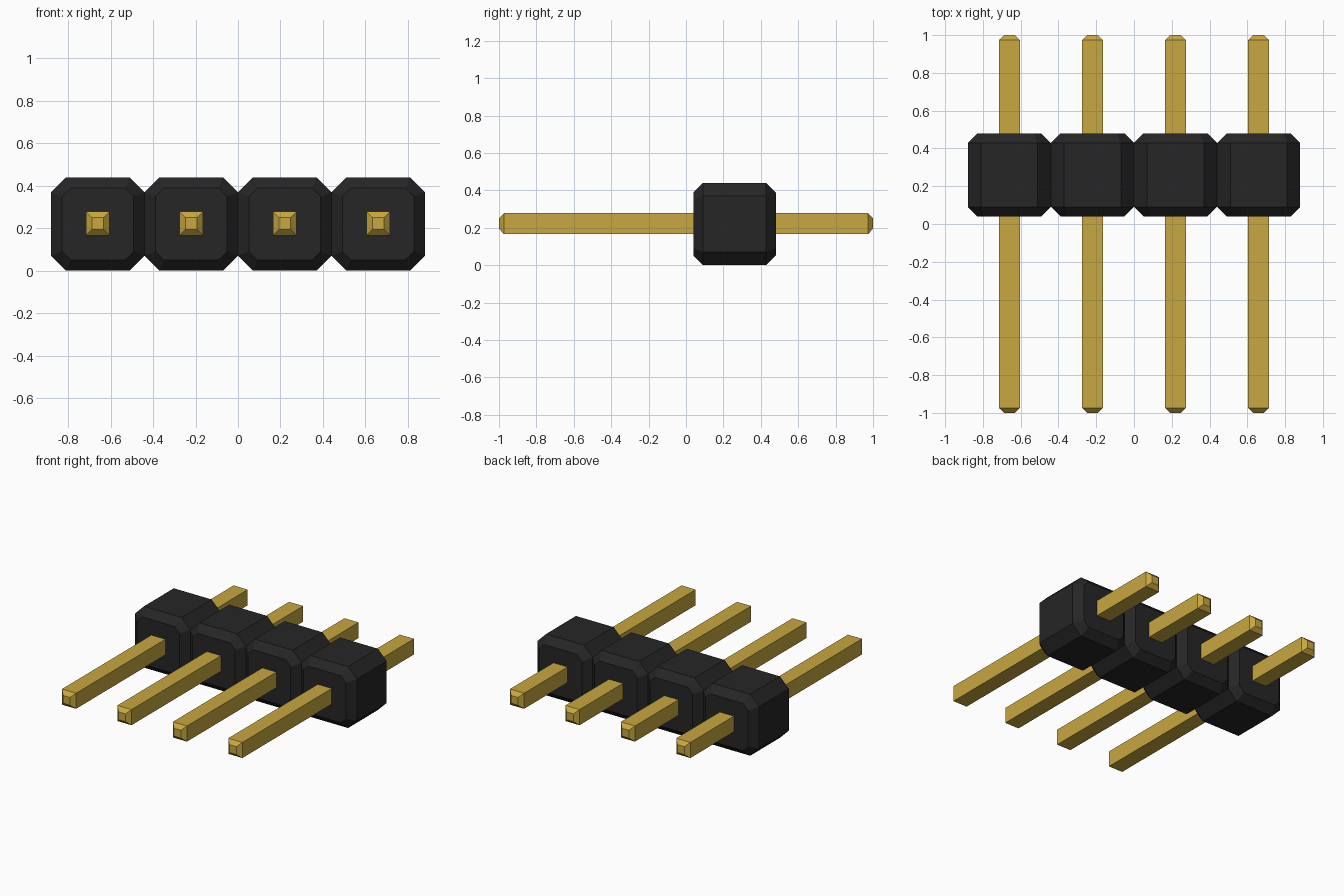
import bpy
import bmesh

cube = bpy.data.objects.get("Cube")
if cube:
    bpy.data.objects.remove(cube, do_unlink=True)

PITCH = 0.44        # spacing of the pins, also the block size
COUNT = 4
HALF = PITCH / 2
PIN_HALF = 0.056


def make_material(name, color):
    mat = bpy.data.materials.new(name)
    mat.use_nodes = True
    mat.diffuse_color = color
    bsdf = next(n for n in mat.node_tree.nodes if n.type == 'BSDF_PRINCIPLED')
    bsdf.inputs["Base Color"].default_value = color
    return mat


def section(half, cut):
    """Square outline in x and z; a positive cut chamfers its corners."""
    if cut == 0:
        return [(half, -half), (half, half), (-half, half), (-half, -half)]
    k = half - cut
    return [(half, -k), (half, k), (k, half), (-k, half),
            (-half, k), (-half, -k), (-k, -half), (k, -half)]


def loft(name, rings, location, mat):
    """Join sections placed along y, each given as (y, half, cut), and cap the ends."""
    bm = bmesh.new()
    loops = [[bm.verts.new((x, y, z)) for x, z in section(half, cut)]
             for y, half, cut in rings]
    for a, b in zip(loops, loops[1:]):
        for i in range(len(a)):
            j = (i + 1) % len(a)
            bm.faces.new((a[i], a[j], b[j], b[i]))
    bm.faces.new(loops[0])
    bm.faces.new(loops[-1])
    bmesh.ops.recalc_face_normals(bm, faces=bm.faces)
    mesh = bpy.data.meshes.new(name)
    bm.to_mesh(mesh)
    bm.free()
    mesh.materials.append(mat)
    obj = bpy.data.objects.new(name, mesh)
    obj.location = location
    bpy.context.collection.objects.link(obj)
    return obj


black = make_material("black plastic", (0.019, 0.019, 0.019, 1))
gold = make_material("gold metal", (0.58, 0.39, 0.052, 1))

# Chamfered octagonal block with bevelled front and back
block_rings = [(-HALF, HALF - 0.051, 0.04), (-HALF + 0.051, HALF, 0.07),
               (HALF - 0.051, HALF, 0.07), (HALF, HALF - 0.051, 0.04)]
# Square pin with tapered tips
pin_rings = [(-1, PIN_HALF / 2, 0), (-0.973, PIN_HALF, 0),
             (0.973, PIN_HALF, 0), (1, PIN_HALF / 2, 0)]

for n in range(COUNT):
    x = (n - (COUNT - 1) / 2) * PITCH
    loft(f"housing_block_{n + 1}", block_rings, (x, 0.26, HALF), black)
    loft(f"pin_{n + 1}", pin_rings, (x, 0, HALF + 0.002), gold)
